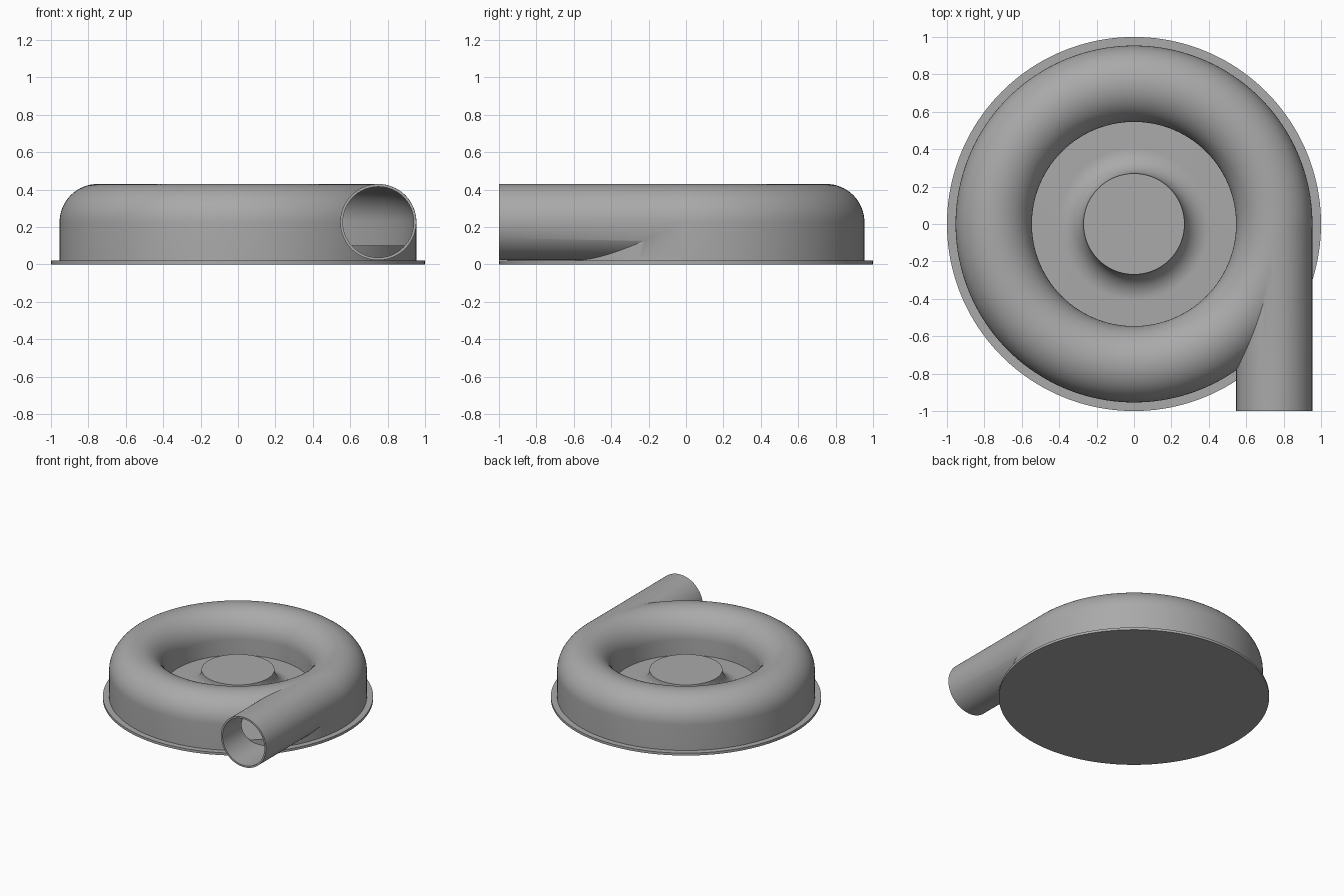
import bpy, bmesh, math
from mathutils import Matrix

old = bpy.data.objects.get("Cube")
if old:
    bpy.data.objects.remove(old, do_unlink=True)

grey = bpy.data.materials.new("plain_grey")
grey.use_nodes = True
colour = (0.4, 0.4, 0.4, 1)
grey.diffuse_color = colour
grey.node_tree.nodes["Principled BSDF"].inputs["Base Color"].default_value = colour

TUBE_X, TUBE_Z = 0.75, 0.226      # centre of the scroll section
OUTER, INNER = 0.204, 0.19        # outside and bore radius


def finish(name, bm):
    bmesh.ops.recalc_face_normals(bm, faces=bm.faces)
    mesh = bpy.data.meshes.new(name)
    bm.to_mesh(mesh)
    bm.free()
    mesh.materials.append(grey)
    obj = bpy.data.objects.new(name, mesh)
    bpy.context.collection.objects.link(obj)
    return obj


def lathe(name, profile, closed=False, steps=160):
    """Revolve (radius, z) points about the z axis."""
    bm = bmesh.new()
    verts = [bm.verts.new((r, 0, z)) for r, z in profile]
    pairs = list(zip(verts, verts[1:]))
    if closed:
        pairs.append((verts[-1], verts[0]))
    edges = [bm.edges.new(p) for p in pairs]
    bmesh.ops.spin(bm, geom=verts + edges, axis=(0, 0, 1), cent=(0, 0, 0),
                   angle=math.tau, steps=steps, use_duplicate=False)
    bmesh.ops.remove_doubles(bm, verts=bm.verts, dist=1e-5)
    return finish(name, bm)


def arc(cx, cz, radius, start, end, steps):
    angles = [math.radians(start + (end - start) * i / steps) for i in range(steps + 1)]
    return [(cx + radius * math.cos(a), cz + radius * math.sin(a)) for a in angles]


def scroll(name, radius, bottom):
    """Ring with straight sides and a round top."""
    profile = [(TUBE_X + radius, bottom)] + arc(TUBE_X, TUBE_Z, radius, 0, 180, 32)
    return lathe(name, profile + [(TUBE_X - radius, bottom)], closed=True)


def pipe(name, radius, front, back):
    bm = bmesh.new()
    place = Matrix.Translation((TUBE_X, (front + back) / 2, TUBE_Z)) @ Matrix.Rotation(math.pi / 2, 4, "X")
    bmesh.ops.create_cone(bm, cap_ends=True, segments=72, radius1=radius,
                          radius2=radius, depth=back - front, matrix=place)
    return finish(name, bm)


def combine(target, other, operation):
    mod = target.modifiers.new(operation.lower(), "BOOLEAN")
    mod.object, mod.operation, mod.solver = other, operation, "EXACT"
    bpy.ops.object.select_all(action="DESELECT")
    bpy.context.view_layer.objects.active = target
    target.select_set(True)
    bpy.ops.object.modifier_apply(modifier=mod.name)
    bpy.data.objects.remove(other, do_unlink=True)


def smooth(obj):
    bpy.ops.object.select_all(action="DESELECT")
    bpy.context.view_layer.objects.active = obj
    obj.select_set(True)
    bpy.ops.object.shade_smooth_by_angle(angle=math.radians(30))


# Hollow scroll housing with a tangential outlet pipe
housing = scroll("scroll_housing", OUTER, 0.015)
combine(housing, pipe("outlet_pipe", OUTER - 0.0005, -1, 0.003), "UNION")
combine(housing, scroll("scroll_cavity", INNER, -0.1), "DIFFERENCE")
combine(housing, pipe("pipe_bore", INNER - 0.0005, -1.1, 0.003), "DIFFERENCE")
smooth(housing)

# Base flange
smooth(lathe("base_flange", [(0, 0), (1, 0), (1, 0.02), (0, 0.02)]))

# Raised floor with a flared hub in the middle
flare = arc(0.406, 0.236, 0.136, 180, 270, 16)
hub = lathe("floor_and_hub", [(0, 0.236)] + flare + [(0.945, 0.1), (0.945, 0.01), (0, 0.01)])
smooth(hub)
